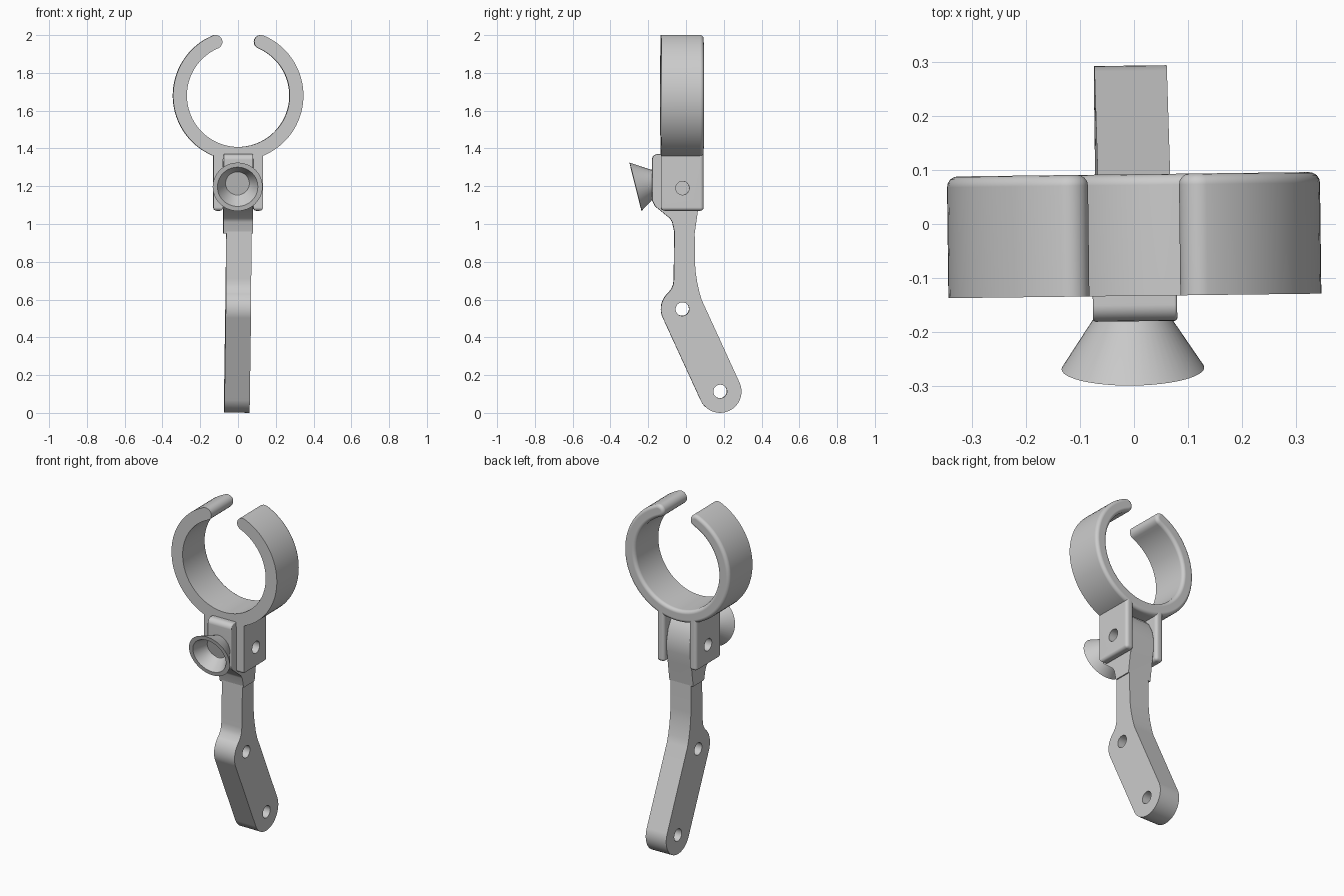
import bpy, bmesh
from math import sin, cos, pi, radians
from mathutils import Vector

cube = bpy.data.objects.get("Cube")
if cube:
    bpy.data.objects.remove(cube, do_unlink=True)

grey = bpy.data.materials.new("plain grey")
grey.use_nodes = True
grey.diffuse_color = (0.6, 0.6, 0.6, 1)
grey.node_tree.nodes["Principled BSDF"].inputs["Base Color"].default_value = (0.6, 0.6, 0.6, 1)

TURN = radians(0.7)


def arc(cu, cv, r, start, end, n=24):
    """Points on an arc, angles in degrees."""
    return [(cu + r * cos(radians(start + (end - start) * i / n)),
             cv + r * sin(radians(start + (end - start) * i / n))) for i in range(n + 1)]


def finish(name, bm):
    bmesh.ops.recalc_face_normals(bm, faces=bm.faces)
    mesh = bpy.data.meshes.new(name)
    bm.to_mesh(mesh)
    bm.free()
    obj = bpy.data.objects.new(name, mesh)
    bpy.context.collection.objects.link(obj)
    mesh.materials.append(grey)
    obj.rotation_euler.z = TURN
    bpy.ops.object.select_all(action='DESELECT')
    obj.select_set(True)
    bpy.context.view_layer.objects.active = obj
    bpy.ops.object.shade_smooth_by_angle(angle=radians(32))
    weighted = obj.modifiers.new("even shading", 'WEIGHTED_NORMAL')
    weighted.keep_sharp = True
    return obj


def slab(name, outline, axis, low, high, holes=(), fillet=0, rounded=None):
    """Extrude an outline with holes along x or y; fillet edges picked by a rule."""
    bm = bmesh.new()
    place = (lambda u, v: (low, u, v)) if axis == 'x' else (lambda u, v: (u, low, v))
    if holes:
        for loop in [outline, *holes]:
            vs = [bm.verts.new(place(*p)) for p in loop]
            for a, b in zip(vs, vs[1:] + vs[:1]):
                bm.edges.new((a, b))
        bmesh.ops.triangle_fill(bm, edges=bm.edges[:], use_beauty=True)
    else:
        bm.faces.new([bm.verts.new(place(*p)) for p in outline])
    out = bmesh.ops.extrude_face_region(bm, geom=bm.faces[:])
    step = Vector((high - low, 0, 0) if axis == 'x' else (0, high - low, 0))
    bmesh.ops.translate(bm, vec=step, verts=[g for g in out["geom"] if isinstance(g, bmesh.types.BMVert)])
    bmesh.ops.recalc_face_normals(bm, faces=bm.faces)
    if fillet:
        edges = [e for e in bm.edges if e.calc_face_angle(0) > 0.6
                 and rounded(e.verts[0].co, e.verts[1].co)]
        bmesh.ops.bevel(bm, geom=edges, offset=fillet, segments=4, profile=0.5,
                        affect='EDGES', clamp_overlap=True)
    return finish(name, bm)


# Open clamp ring with round lips and a softened back rim
FRONT, BACK = -0.133, 0.092
RING_Z, OUTER, INNER, GAP = 1.68, 0.345, 0.272, 23
mid, lip = (OUTER + INNER) / 2, (OUTER - INNER) / 2
start, end = 90 + GAP, 450 - GAP


def lip_arc(angle, turn):
    a = radians(angle)
    return arc(mid * cos(a), RING_Z + mid * sin(a), lip, angle + turn, angle + turn + 180, 10)[1:-1]


ring = (arc(0, RING_Z, OUTER, start, end, 80) + lip_arc(end, 0)
        + arc(0, RING_Z, INNER, end, start, 80) + lip_arc(start, 180))
slab("clamp_ring", ring, 'y', FRONT, BACK, fillet=0.02,
     rounded=lambda a, b: min(a.y, b.y) > BACK - 0.001)

# Two clevis cheeks with pivot holes
PIVOT = (-0.02, 1.19)
LOW = 1.07
cheek = [(FRONT, LOW), (BACK, LOW), (BACK, 1.39), (FRONT, 1.39)]
for side, x0, x1 in (("left", 0.08, 0.131), ("right", -0.131, -0.08)):
    slab(side + "_clevis_cheek", cheek, 'x', x0, x1,
         holes=[arc(*PIVOT, 0.036, 0, 345, 23)], fillet=0.018,
         rounded=lambda a, b: min(a.y, b.y) > BACK - 0.001 or max(a.z, b.z) < LOW + 0.001)

# Pivot block between the cheeks, narrowing to a collar
block = [(-0.06, 0.95), (0.045, 0.95), (0.062, 1.07), (0.075, 1.14), (0.075, 1.2),
         (0.062, 1.26), (0.035, 1.31), (0, 1.345), (-0.05, 1.365), (-0.1, 1.37)]
block += arc(-0.15, 1.34, 0.03, 90, 180, 6)
block += [(-0.18, 1.125), (-0.165, 1.095), (-0.085, 1.03), (-0.073, 1.01)]
slab("pivot_block", block, 'x', -0.078, 0.078, fillet=0.018,
     rounded=lambda a, b: min(a.z, b.z) > 1.06 and abs(a.x - b.x) < 0.001)

# Bent arm with two bolt holes
TOP_HOLE, END_HOLE = (-0.02, 0.55), (0.18, 0.114)
arm = arc(*END_HOLE, 0.113, 204.7, 384.7, 32)
arm += [(0.083, 0.597), (0.07, 0.64), (0.059, 0.69), (0.051, 0.74), (0.047, 0.79), (0.045, 0.97)]
arm += [(-0.062, 0.97), (-0.065, 0.71), (-0.068, 0.68), (-0.077, 0.658)]
arm += arc(*TOP_HOLE, 0.113, 130, 204.7, 16)
arm_obj = slab("bent_arm", arm, 'x', -0.067, 0.067,
               holes=[arc(*h, 0.036, 0, 345, 23) for h in (TOP_HOLE, END_HOLE)])
arm_obj.rotation_euler.y = radians(0.5)
arm_obj.location.x = -0.004

# Flared hollow cup on the front of the block, tipped slightly down
bm = bmesh.new()
profile = [(0.062, -0.13), (0.068, -0.1), (0.132, 0), (0.107, 0), (0.063, -0.075)]
N = 48
rings = [[bm.verts.new((r * cos(2 * pi * i / N), r * sin(2 * pi * i / N), h)) for i in range(N)]
         for r, h in profile]
for a, b in zip(rings, rings[1:]):
    for i in range(N):
        j = (i + 1) % N
        bm.faces.new((a[i], a[j], b[j], b[i]))
bm.faces.new(rings[0])
bm.faces.new(rings[-1])
cup = finish("flared_cup", bm)
cup.rotation_euler = (radians(104), 0, TURN)
cup.location = (-0.002, -0.267, 1.197)
